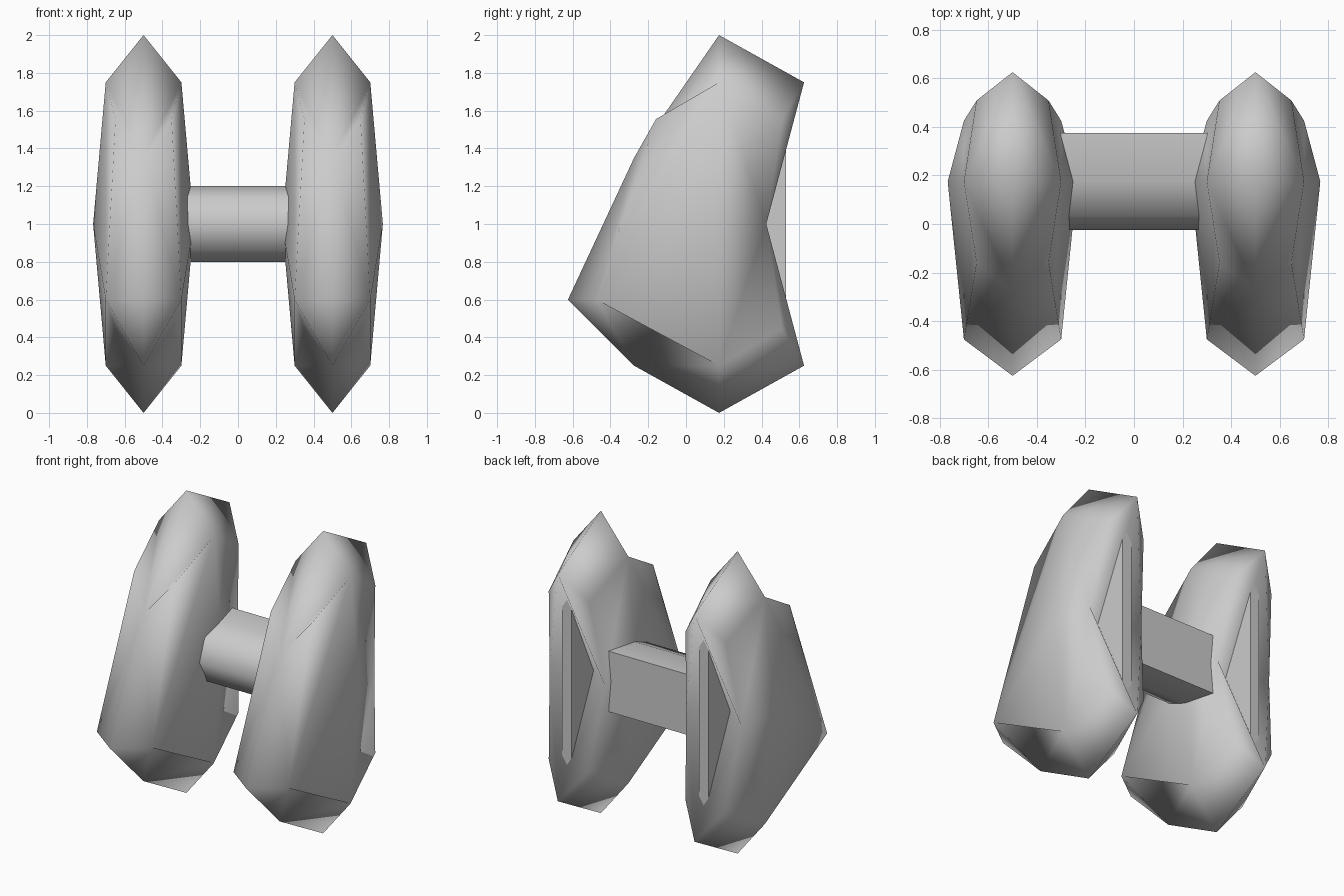
import bpy, bmesh
from itertools import product

if "Cube" in bpy.data.objects:
    bpy.data.objects.remove(bpy.data.objects["Cube"])

CENTRE = (0.5, 0.175, 1.0)
RADII = (0.267, 0.6, 1.0)


def finish(name, bm, mirror=False, smooth=True):
    bmesh.ops.recalc_face_normals(bm, faces=bm.faces[:])
    mesh = bpy.data.meshes.new(name)
    bm.to_mesh(mesh)
    bm.free()
    for p in mesh.polygons:
        p.use_smooth = smooth
    ob = bpy.data.objects.new(name, mesh)
    bpy.context.collection.objects.link(ob)
    if mirror:
        ob.modifiers.new("Mirror", 'MIRROR')
    return ob


# Side pods: rounded cube (3x3x3 lattice) with front pulled down and back dented
bm = bmesh.new()
verts = {}
for key in product((-1, 0, 1), repeat=3):
    n = sum(abs(k) for k in key)
    if n == 0:
        continue
    w = {1: 1.0, 2: 0.75, 3: 5 / 9}[n]
    co = [CENTRE[a] + key[a] * w * RADII[a] for a in range(3)]
    if key[1] == -1 and key[2] == 0:       # nose row dragged forward and down
        co[1] -= 0.2
        co[2] -= 0.4
    elif key == (0, -1, 1):                # upper front lowered
        co[2] -= 0.4
    elif key == (0, 1, 0):                 # middle of the back hollow
        co[1] -= 0.5
    elif key[1] == 1 and key[2] == 0:      # sides of the back hollow
        co[1] -= 0.2
    verts[key] = bm.verts.new(co)

for axis, sign, s, t in product(range(3), (-1, 1), (-1, 1), (-1, 1)):
    def at(p, q):
        key = [p, q]
        key.insert(axis, sign)
        return verts[tuple(key)]
    bm.faces.new((at(s, 0), at(s, t), at(0, t)))
    bm.faces.new((at(s, 0), at(0, t), at(0, 0)))
finish("side_pod", bm, mirror=True)

# Thin vertical bar set in the hollow at the back of each pod
bm = bmesh.new()
bmesh.ops.create_cube(bm, size=1)
for v in bm.verts:
    v.co = (0.5 + v.co.x * 0.07, 0.39 + v.co.y * 0.28, 1 + v.co.z * 1.16)
finish("back_bar", bm, mirror=True, smooth=False)

# Crossbeam: rounded front, square back, run along x between the pods
profile = [(0.375, 1.2), (0.175, 1.2), (0.034, 1.141), (-0.025, 1.0),
           (0.034, 0.859), (0.175, 0.8), (0.375, 0.8)]
bm = bmesh.new()
rings = [[bm.verts.new((x, y, z)) for y, z in profile] for x in (-0.35, 0.35)]
for i in range(len(profile)):
    j = (i + 1) % len(profile)
    bm.faces.new((rings[0][i], rings[0][j], rings[1][j], rings[1][i]))
for r in rings:
    bm.faces.new(r)
beam = finish("crossbeam", bm)
bpy.context.view_layer.objects.active = beam
beam.select_set(True)
bpy.ops.object.shade_smooth_by_angle(angle=1.0)
